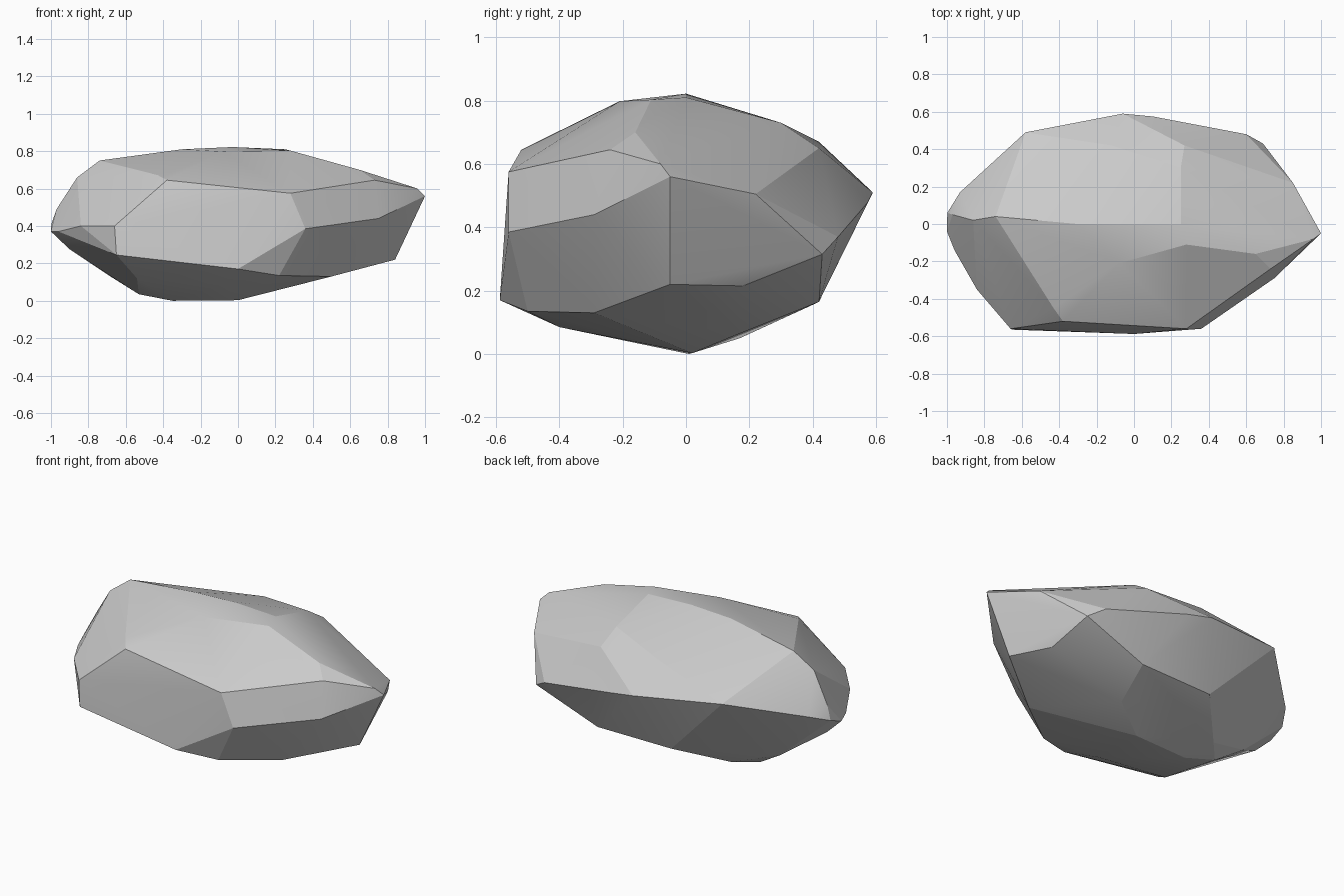
import bpy, bmesh
from math import radians

# Crown: gently domed top and its shoulder corners
crown = [(-.74, .04, .75), (-.38, -.52, .645), (-.43, -.45, .672), (-.3, 0, .81),
         (-.03, 0, .822), (.25, 0, .81), (-.08, -.21, .798), (.28, -.11, .803),
         (.65, -.16, .70), (.25, .3, .73), (.27, .42, .65), (-.12, .42, .67),
         (-.86, .02, .66)]

# Girdle: widest outline, walked around from the right-hand tip
girdle = [(1, -.05, .56), (.96, -.08, .60), (.85, .22, .505), (.69, .43, .315),
          (.6, .48, .37), (.1, .575, .48), (-.06, .59, .51), (-.58, .49, .56),
          (-.93, .17, .455), (-.97, .05, .49), (-.998, .06, .41), (-1, -.04, .37),
          (-.96, -.14, .37), (-.84, -.35, .40)]

# Front: near-vertical face and the bevel running to the tip
front = [(-.66, -.56, .40), (-.65, -.565, .245), (-.3, -.575, .245), (0, -.588, .17),
         (.28, -.56, .575), (.36, -.56, .385), (.73, -.24, .645), (.75, -.29, .44)]

# Keel: underside tapering to the resting point
keel = [(.84, -.05, .22), (.73, .18, .215), (.29, .42, .165), (.23, .17, .065),
        (.5, -.29, .13), (.22, -.5, .135), (-.19, .41, .16), (-.42, .17, .05),
        (-.69, .1, .135), (-.9, -.05, .275), (0, .02, .003), (-.35, .01, 0),
        (-.53, .05, .035), (-.54, -.38, .12), (-.08, -.4, .085)]

# Wrap all corners in a convex stone
bm = bmesh.new()
for p in crown + girdle + front + keel:
    bm.verts.new(p)
bmesh.ops.convex_hull(bm, input=bm.verts)
loose = [v for v in bm.verts if not v.link_faces]
bmesh.ops.delete(bm, geom=loose, context='VERTS')

# Merge nearly coplanar triangles into broad facets
bmesh.ops.dissolve_limit(bm, angle_limit=radians(3), verts=bm.verts, edges=bm.edges)
bmesh.ops.recalc_face_normals(bm, faces=bm.faces)

mesh = bpy.data.meshes.new("rock")
bm.to_mesh(mesh)
bm.free()
rock = bpy.data.objects.new("rock", mesh)
bpy.context.collection.objects.link(rock)

# Soften shallow creases, keep strong ridges crisp
bpy.context.view_layer.objects.active = rock
rock.select_set(True)
bpy.ops.object.shade_smooth_by_angle(angle=radians(14))
